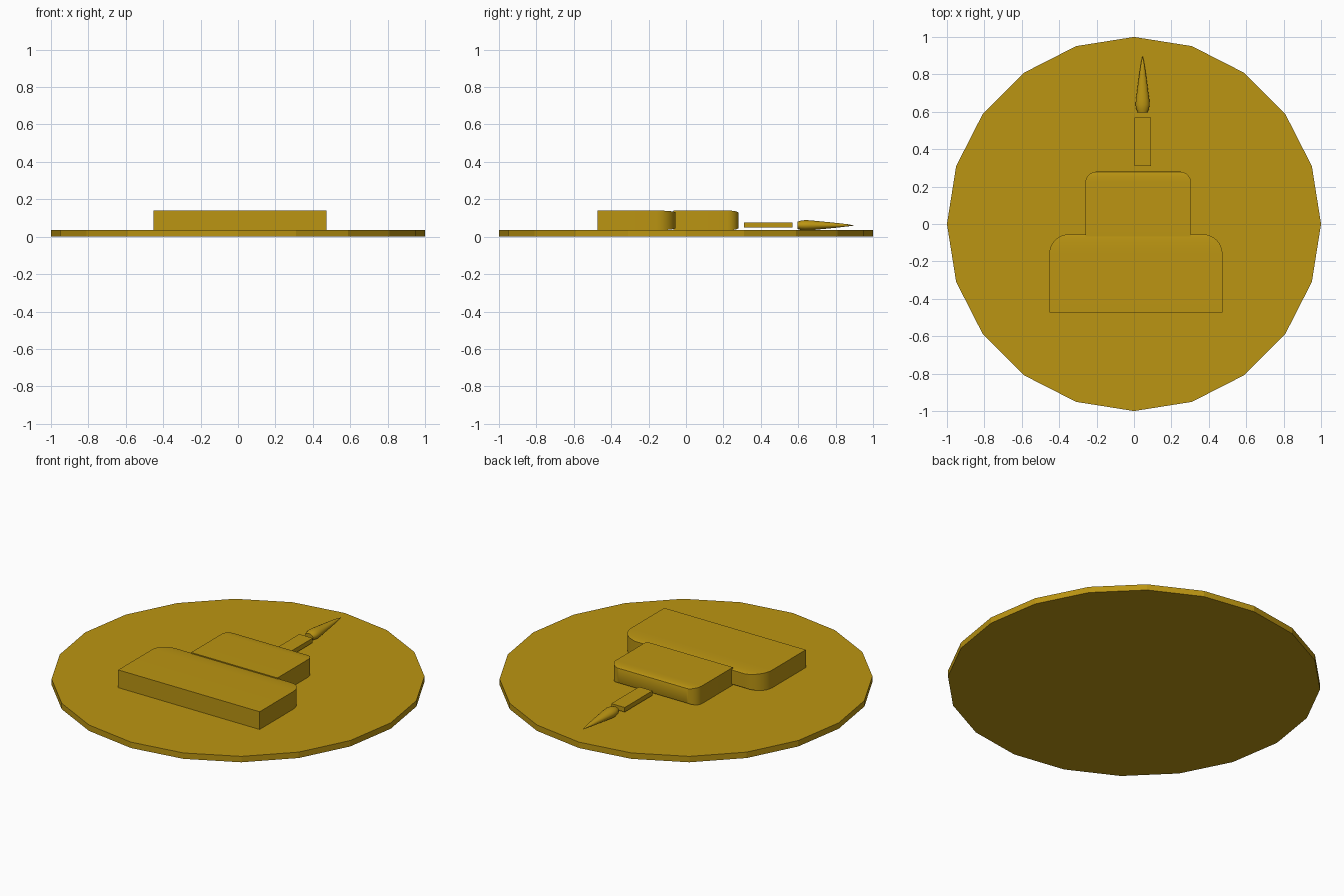
import bpy, bmesh, math
from mathutils import Matrix

if "Cube" in bpy.data.objects:
    bpy.data.objects.remove(bpy.data.objects["Cube"])

gold = bpy.data.materials.new("gold")
gold.diffuse_color = (0.5, 0.3, 0.006, 1)
gold.use_nodes = True
gold.node_tree.nodes["Principled BSDF"].inputs["Base Color"].default_value = gold.diffuse_color


def finish(name, bm, smooth=False):
    bmesh.ops.recalc_face_normals(bm, faces=bm.faces[:])
    mesh = bpy.data.meshes.new(name)
    bm.to_mesh(mesh)
    bm.free()
    mesh.materials.append(gold)
    ob = bpy.data.objects.new(name, mesh)
    bpy.context.collection.objects.link(ob)
    if smooth:
        bpy.ops.object.select_all(action='DESELECT')
        ob.select_set(True)
        bpy.context.view_layer.objects.active = ob
        bpy.ops.object.shade_smooth_by_angle(angle=math.radians(30))
    return ob


def slab(name, lo, hi, radius=0, depth=1.0):
    """Box from lo to hi; edges of the back (+y) face rounded, then flattened in z."""
    size = [b - a for a, b in zip(lo, hi)]
    mid = [(a + b) / 2 for a, b in zip(lo, hi)]
    bm = bmesh.new()
    bmesh.ops.create_cube(bm, size=1)
    bmesh.ops.scale(bm, vec=(size[0], size[1], depth), verts=bm.verts[:])
    if radius:
        edges = [e for e in bm.edges if all(v.co.y > 0 for v in e.verts)]
        bmesh.ops.bevel(bm, geom=edges, offset=radius, segments=8,
                        profile=0.5, affect='EDGES')
    bmesh.ops.scale(bm, vec=(1, 1, size[2] / depth), verts=bm.verts[:])
    bmesh.ops.translate(bm, vec=mid, verts=bm.verts[:])
    return finish(name, bm, radius > 0)


# Round plate with twenty sides
bm = bmesh.new()
bmesh.ops.create_circle(bm, cap_ends=True, radius=1, segments=20)
top = bmesh.ops.extrude_face_region(bm, geom=bm.faces[:], use_keep_orig=True)
bmesh.ops.translate(bm, vec=(0, 0, 0.035),
                    verts=[g for g in top["geom"] if isinstance(g, bmesh.types.BMVert)])
finish("plate", bm)

# Two cake tiers lying flat, and the candle
slab("lower_tier", (-0.453, -0.473, 0.035), (0.473, -0.055, 0.14), 0.105)
slab("upper_tier", (-0.26, -0.067, 0.035), (0.305, 0.28, 0.14), 0.06, 0.55)
slab("candle", (0.002, 0.31, 0.048), (0.09, 0.57, 0.075))

# Flame: teardrop turned about y and slightly flattened
profile = [(0.026, 0.597), (0.034, 0.615), (0.0375, 0.637), (0.036, 0.665),
           (0.031, 0.70), (0.024, 0.755), (0.015, 0.82), (0.007, 0.87)]
sides = 24
bm = bmesh.new()
rings = []
for r, y in profile:
    rings.append([bm.verts.new((0.046 + r * math.cos(2 * math.pi * i / sides), y,
                                0.061 + 0.74 * r * math.sin(2 * math.pi * i / sides)))
                  for i in range(sides)])
for a, b in zip(rings, rings[1:]):
    for i in range(sides):
        j = (i + 1) % sides
        bm.faces.new((a[i], a[j], b[j], b[i]))
tip = bm.verts.new((0.046, 0.9, 0.059))
for i in range(sides):
    bm.faces.new((rings[-1][i], rings[-1][(i + 1) % sides], tip))
bm.faces.new(rings[0])
finish("flame", bm, True)
